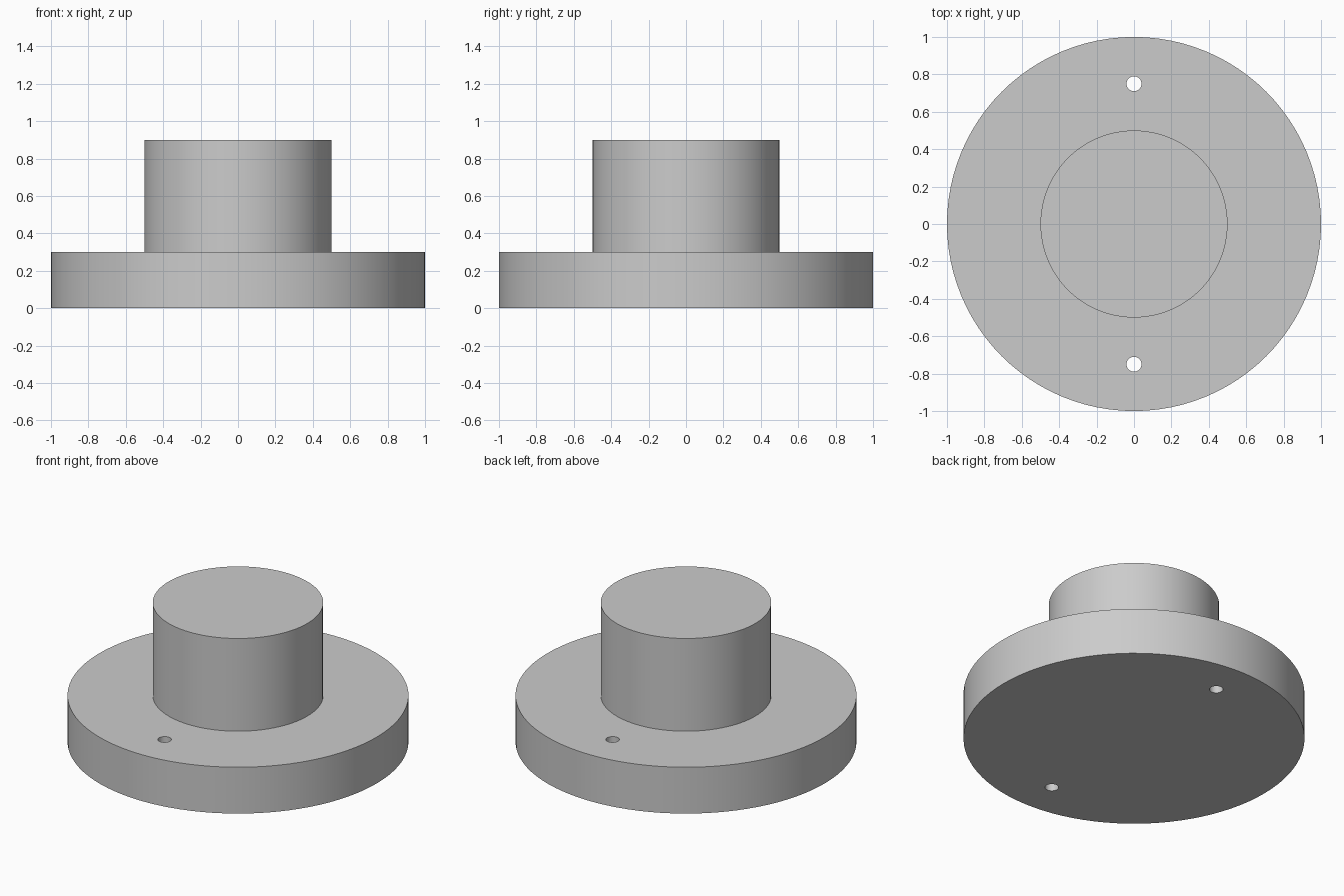
import bpy
import math

cube = bpy.data.objects.get("Cube")
if cube:
    bpy.data.objects.remove(cube, do_unlink=True)

FLANGE_TOP, HUB_TOP = 0.3, 0.9
FLANGE_RADIUS, HUB_RADIUS = 1.0, 0.5
HOLE_RADIUS, HOLE_OFFSET = 0.04, 0.75

grey = bpy.data.materials.new("plain grey")
grey.use_nodes = True
colour = (0.6, 0.6, 0.6, 1)
grey.diffuse_color = colour
grey.node_tree.nodes["Principled BSDF"].inputs["Base Color"].default_value = colour


def cylinder(name, radius, bottom, top, y=0, sides=96):
    bpy.ops.mesh.primitive_cylinder_add(
        vertices=sides, radius=radius, depth=top - bottom,
        location=(0, y, (bottom + top) / 2))
    obj = bpy.context.object
    obj.name = name
    obj.data.materials.append(grey)
    return obj


def combine(target, tool, operation):
    """Apply a boolean to the target and discard the tool object."""
    modifier = target.modifiers.new(operation.title(), 'BOOLEAN')
    modifier.operation = operation
    modifier.solver = 'EXACT'
    modifier.object = tool
    bpy.context.view_layer.objects.active = target
    bpy.ops.object.modifier_apply(modifier=modifier.name)
    bpy.data.objects.remove(tool, do_unlink=True)


# Wide round flange with the hub fused on top
body = cylinder("flanged_hub", FLANGE_RADIUS, 0, FLANGE_TOP)
hub = cylinder("hub", HUB_RADIUS, FLANGE_TOP / 2, HUB_TOP)
combine(body, hub, 'UNION')

# Two bolt holes right through the flange, front and back
for side in (-1, 1):
    drill = cylinder("bolt_hole_cutter", HOLE_RADIUS, -0.1, FLANGE_TOP + 0.1,
                     side * HOLE_OFFSET, 32)
    drill.hide_render = True
    combine(body, drill, 'DIFFERENCE')

# Smooth round walls, crisp rims
bpy.ops.object.select_all(action='DESELECT')
body.select_set(True)
bpy.context.view_layer.objects.active = body
bpy.ops.object.shade_smooth_by_angle(angle=math.radians(30))
